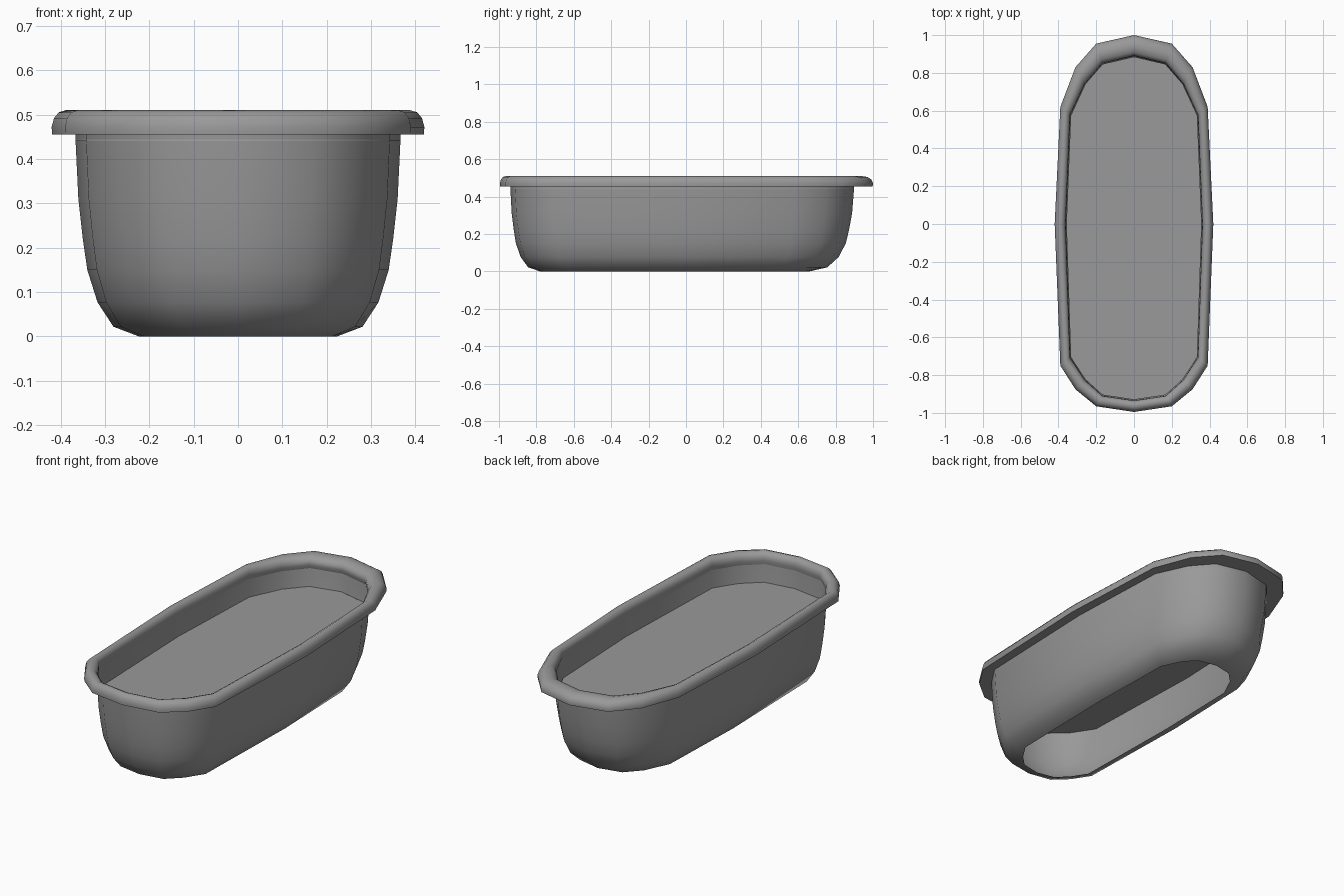
import bpy, bmesh, math

cube = bpy.data.objects.get("Cube")
if cube:
    bpy.data.objects.remove(cube)

grey = bpy.data.materials.new("planter_grey")
grey.use_nodes = True
colour = (0.32, 0.32, 0.32, 1)
grey.diffuse_color = colour
grey.node_tree.nodes["Principled BSDF"].inputs["Base Color"].default_value = colour

# Half outlines from the back middle round the left side to the front middle
RIM = [(0, 1), (.2, .955), (.31, .83), (.39, .62), (.42, 0),
       (.39, -.75), (.31, -.875), (.2, -.965), (0, -.995)]
WALL = [(0, .90), (.17, .86), (.265, .75), (.343, .58), (.367, 0),
        (.343, -.71), (.265, -.83), (.17, -.915), (0, -.94)]
BASE = [(0, .66), (.1, .64), (.16, .58), (.212, .47), (.223, 0),
        (.212, -.62), (.16, -.7), (.1, -.76), (0, -.78)]


def ring(a, b, t):
    """Closed outline blended between two half outlines and mirrored in x."""
    half = [(p[0] + (q[0] - p[0]) * t, p[1] + (q[1] - p[1]) * t)
            for p, q in zip(a, b)]
    return half + [(-x, y) for x, y in half[-2:0:-1]]


def build(name, loops, cap=False):
    bm = bmesh.new()
    rows = [[bm.verts.new((x, y, z)) for x, y in pts] for pts, z in loops]
    n = len(rows[0])
    for low, high in zip(rows, rows[1:]):
        for i in range(n):
            j = (i + 1) % n
            bm.faces.new((low[j], low[i], high[i], high[j]))
    if cap:
        bm.faces.new(rows[-1][::-1])
    mesh = bpy.data.meshes.new(name)
    bm.to_mesh(mesh)
    bm.free()
    mesh.materials.append(grey)
    ob = bpy.data.objects.new(name, mesh)
    bpy.context.collection.objects.link(ob)
    bpy.ops.object.select_all(action='DESELECT')
    ob.select_set(True)
    bpy.context.view_layer.objects.active = ob
    bpy.ops.object.shade_smooth_by_angle(angle=math.radians(45))
    return ob


# Tub wall, open at the bottom
wall_profile = [(1, 0), (.6, .022), (.35, .077), (.19, .15), (.12, .22), (.05, .31), (0, .46)]
build("tub_wall", [(ring(WALL, BASE, t), z) for t, z in wall_profile])

# Rolled rim
rim_profile = [(0, .455), (.98, .455), (1, .472), (.9, .492), (.7, .505),
               (.4, .51), (.1, .503), (-.08, .485), (-.1, .465), (0, .44)]
build("rolled_rim", [(ring(WALL, RIM, t), z) for t, z in rim_profile])

# Soil sheet
build("soil_surface", [(ring(WALL, BASE, .06), .35)], cap=True)
